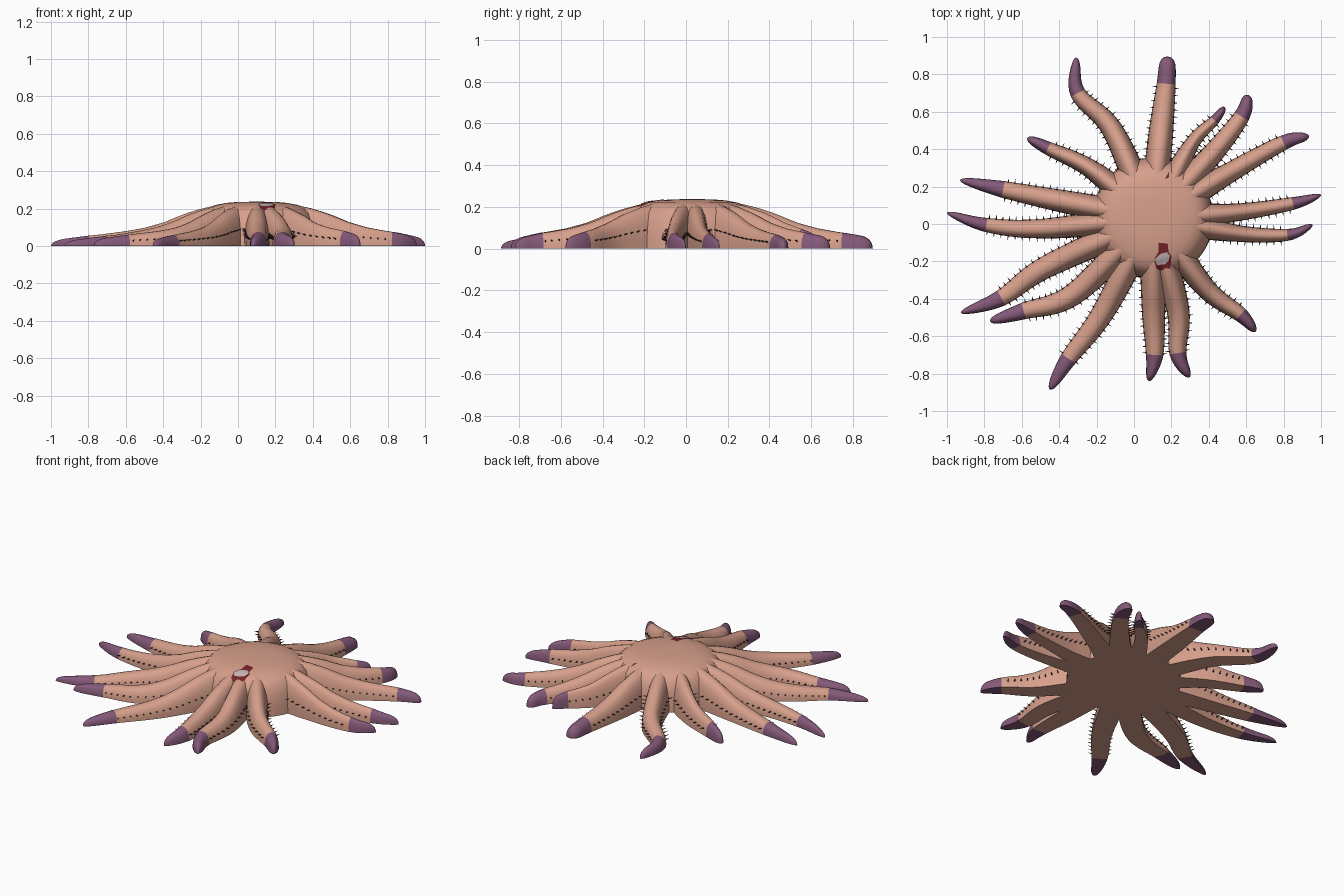
import bpy, bmesh, math
from mathutils import Vector
from mathutils.bvhtree import BVHTree

if "Cube" in bpy.data.objects:
    bpy.data.objects.remove(bpy.data.objects["Cube"])

CENTRE = Vector((0.10, 0.03))


def material(name, rgb):
    m = bpy.data.materials.new(name)
    m.diffuse_color = (*rgb, 1)
    m.use_nodes = True
    m.node_tree.nodes["Principled BSDF"].inputs["Base Color"].default_value = m.diffuse_color
    return m


SKIN = material("peach skin", (0.68, 0.35, 0.26))
TIP = material("purple tip", (0.23, 0.10, 0.19))
SPINE = material("dark spine", (0.055, 0.03, 0.03))
RED = material("dark red", (0.18, 0.017, 0.021))
PALE = material("pale grey", (0.55, 0.45, 0.47))


def finish(bm, name, mats, angle=45):
    bmesh.ops.recalc_face_normals(bm, faces=bm.faces[:])
    me = bpy.data.meshes.new(name)
    bm.to_mesh(me)
    bm.free()
    for m in mats:
        me.materials.append(m)
    ob = bpy.data.objects.new(name, me)
    bpy.context.collection.objects.link(ob)
    bpy.ops.object.select_all(action='DESELECT')
    ob.select_set(True)
    bpy.context.view_layer.objects.active = ob
    bpy.ops.object.shade_smooth_by_angle(angle=math.radians(angle))
    return ob


def interp(table, x):
    if x <= table[0][0]:
        return table[0][1]
    for (a, va), (b, vb) in zip(table, table[1:]):
        if x <= b:
            return va + (vb - va) * (x - a) / (b - a)
    return table[-1][1]


def spline(p, t):
    # Catmull-Rom through the points p, t in 0..len(p)-1
    i = min(int(t), len(p) - 2)
    u = t - i
    b, c = p[i], p[i + 1]
    a = p[i - 1] if i > 0 else b * 2 - c
    d = p[i + 2] if i + 2 < len(p) else c * 2 - b
    return 0.5 * (2 * b + (c - a) * u + (2 * a - 5 * b + 4 * c - d) * u * u
                  + (3 * b - a - 3 * c + d) * u ** 3)


# Ridge height over distance from the centre
HEIGHT = [(0.1, 0.228), (0.2, 0.222), (0.3, 0.20), (0.4, 0.168), (0.5, 0.126),
          (0.6, 0.098), (0.7, 0.08), (0.85, 0.06), (1.1, 0.04)]

# Each arm: middle, start of purple, tip, half width at purple, taper of tip
ARMS = [
    (0.145, 0.50, 0.172, 0.75, 0.18, 0.895, 0.050, 0.15),
    (-0.12, 0.51, -0.30, 0.70, -0.31, 0.89, 0.042, 0.5),
    (-0.24, 0.30, -0.46, 0.405, -0.57, 0.46, 0.036, 0.45),
    (-0.40, 0.125, -0.70, 0.185, -0.93, 0.235, 0.045, 0.6),
    (-0.50, -0.025, -0.79, -0.005, -1.0, 0.06, 0.038, 0.6),
    (-0.48, -0.235, -0.71, -0.395, -0.925, -0.475, 0.045, 0.6),
    (-0.33, -0.38, -0.59, -0.465, -0.77, -0.52, 0.045, 0.5),
    (-0.17, -0.48, -0.35, -0.72, -0.45, -0.885, 0.045, 0.5),
    (0.105, -0.48, 0.11, -0.70, 0.08, -0.84, 0.047, 0.6),
    (0.235, -0.46, 0.235, -0.69, 0.295, -0.82, 0.046, 0.55),
    (0.39, -0.35, 0.57, -0.485, 0.65, -0.575, 0.040, 0.5),
    (0.55, -0.05, 0.82, -0.058, 0.955, -0.005, 0.032, 0.55),
    (0.55, 0.062, 0.85, 0.11, 1.0, 0.155, 0.034, 0.6),
    (0.52, 0.28, 0.80, 0.435, 0.935, 0.47, 0.040, 0.45),
    (0.42, 0.375, 0.575, 0.575, 0.61, 0.69, 0.043, 0.35),
    (0.31, 0.43, 0.43, 0.555, 0.485, 0.625, 0.027, 0.4),
]
SIDES = 14


def arm_at(arm, t):
    """Centre point, sideways direction, half width and height at t (0..3)."""
    mid, start, tip = (Vector(arm[i:i + 2]) for i in (0, 2, 4))
    w, taper = arm[6:]
    root = CENTRE + (mid - CENTRE).normalized() * 0.13
    pts = [root, mid, start, tip]
    p = spline(pts, t)
    d = (spline(pts, min(t + .03, 3)) - spline(pts, max(t - .03, 0))).normalized()
    half = interp([(0, 0.074), (1, w * 1.15 + 0.008), (2, w)], t)
    h = interp(HEIGHT, (p - CENTRE).length)
    if t > 2:
        u = t - 2
        cap = math.sqrt(max(1 - u ** 7, 0.004))
        half *= (1 - taper * u) * cap
        h *= (1 - 0.35 * taper * u) * cap
    return p, Vector((-d.y, d.x)), half, h


def build_arm(n, arm):
    bm = bmesh.new()
    ts = [i / 8 for i in range(16)] + [2 + i / 8 for i in range(8)] + [2.94, 2.98, 3]
    prev = None
    for t in ts:
        p, side, half, h = arm_at(arm, t)
        ring = []
        for k in range(SIDES + 1):
            a = math.pi * k / SIDES
            c, s = math.cos(a), max(math.sin(a), 0)
            q = p + side * half * math.copysign(abs(c) ** 0.85, c)
            ring.append(bm.verts.new((q.x, q.y, h * s ** 0.9)))
        if prev:
            for k in range(SIDES + 1):
                j = (k + 1) % (SIDES + 1)
                f = bm.faces.new((prev[k], prev[j], ring[j], ring[k]))
                f.material_index = int(t > 2)
        else:
            bm.faces.new(ring)
        prev = ring
    bm.faces.new(prev).material_index = 1
    return finish(bm, f"arm_{n}", [SKIN, TIP])


# Central disc: a low revolved dome
bm = bmesh.new()
PROFILE = [(0.04, 0.237), (0.1, 0.236), (0.16, 0.231), (0.22, 0.220), (0.26, 0.204),
           (0.29, 0.175), (0.31, 0.125), (0.322, 0.06), (0.325, 0)]
rings = [[bm.verts.new((CENTRE.x + r * math.cos(k * math.tau / 64),
                        CENTRE.y + r * math.sin(k * math.tau / 64), z))
          for k in range(64)] for r, z in PROFILE]
for a, b in zip(rings, rings[1:]):
    for k in range(64):
        j = (k + 1) % 64
        bm.faces.new((a[k], a[j], b[j], b[k]))
bm.faces.new(rings[0])
bm.faces.new(rings[-1])
body = [finish(bm, "central_disc", [SKIN])]
body += [build_arm(i + 1, a) for i, a in enumerate(ARMS)]

# Spines: small cones in a row along both flanks of every arm
bm = bmesh.new()
for arm in ARMS:
    last, t = None, 0.45
    while t < 1.98:
        p, side, half, h = arm_at(arm, t)
        if last is None or (p - last).length > 0.036:
            last = p
            for sgn in (-1, 1):
                q = p + side * sgn * half * 0.88
                base = Vector((q.x, q.y, h * 0.45))
                out = Vector((side.x * sgn, side.y * sgn, 0.25)).normalized()
                u = out.orthogonal().normalized() * 0.0045
                v = out.cross(u)
                foot = [bm.verts.new(base + u * math.cos(k * math.tau / 5)
                                     + v * math.sin(k * math.tau / 5)) for k in range(5)]
                top = bm.verts.new(base + out * 0.027)
                for k in range(5):
                    bm.faces.new((foot[k], foot[(k + 1) % 5], top))
                bm.faces.new(foot[::-1])
        t += 0.01
finish(bm, "spines", [SPINE], 30)

# Surface lookup so that the patches lie on the skin
trees = []
for ob in body:
    trees.append(BVHTree.FromPolygons([v.co for v in ob.data.vertices],
                                      [p.vertices for p in ob.data.polygons]))


def surface(x, y):
    hits = [t.ray_cast(Vector((x, y, 1)), Vector((0, 0, -1)))[0] for t in trees]
    return max([h.z for h in hits if h] + [0])


def patch(name, outline, mat, lift):
    pts = [Vector(p) for p in outline]
    dense = []
    for a, b in zip(pts, pts[1:] + pts[:1]):
        dense += [a, a.lerp(b, 1 / 3), a.lerp(b, 2 / 3)]
    c = sum(pts, Vector((0, 0))) / len(pts)
    bm = bmesh.new()

    def vert(p):
        return bm.verts.new((p.x, p.y, surface(p.x, p.y) + lift))
    hub = vert(c)
    prev = None
    for s in (0.2, 0.4, 0.6, 0.8, 1.0):
        ring = [vert(c.lerp(p, s)) for p in dense]
        for k in range(len(ring)):
            j = (k + 1) % len(ring)
            bm.faces.new((prev[k], ring[k], ring[j], prev[j]) if prev
                         else (hub, ring[k], ring[j]))
        prev = ring
    ob = finish(bm, name, [mat])
    if ob.data.polygons[0].normal.z < 0:
        ob.data.flip_normals()


# Wound on the front of the disc, and a small red fleck behind
patch("wound_edge", [(0.13, -0.10), (0.18, -0.105), (0.185, -0.15), (0.2, -0.17),
                     (0.195, -0.24), (0.17, -0.235), (0.15, -0.248), (0.12, -0.24),
                     (0.108, -0.19), (0.13, -0.15)], RED, 0.003)
patch("wound_centre", [(0.14, -0.16), (0.175, -0.15), (0.192, -0.17), (0.185, -0.195),
                       (0.165, -0.215), (0.125, -0.22), (0.11, -0.19)], PALE, 0.006)
patch("red_fleck", [(0.165, 0.24), (0.188, 0.25), (0.186, 0.278)], RED, 0.003)
